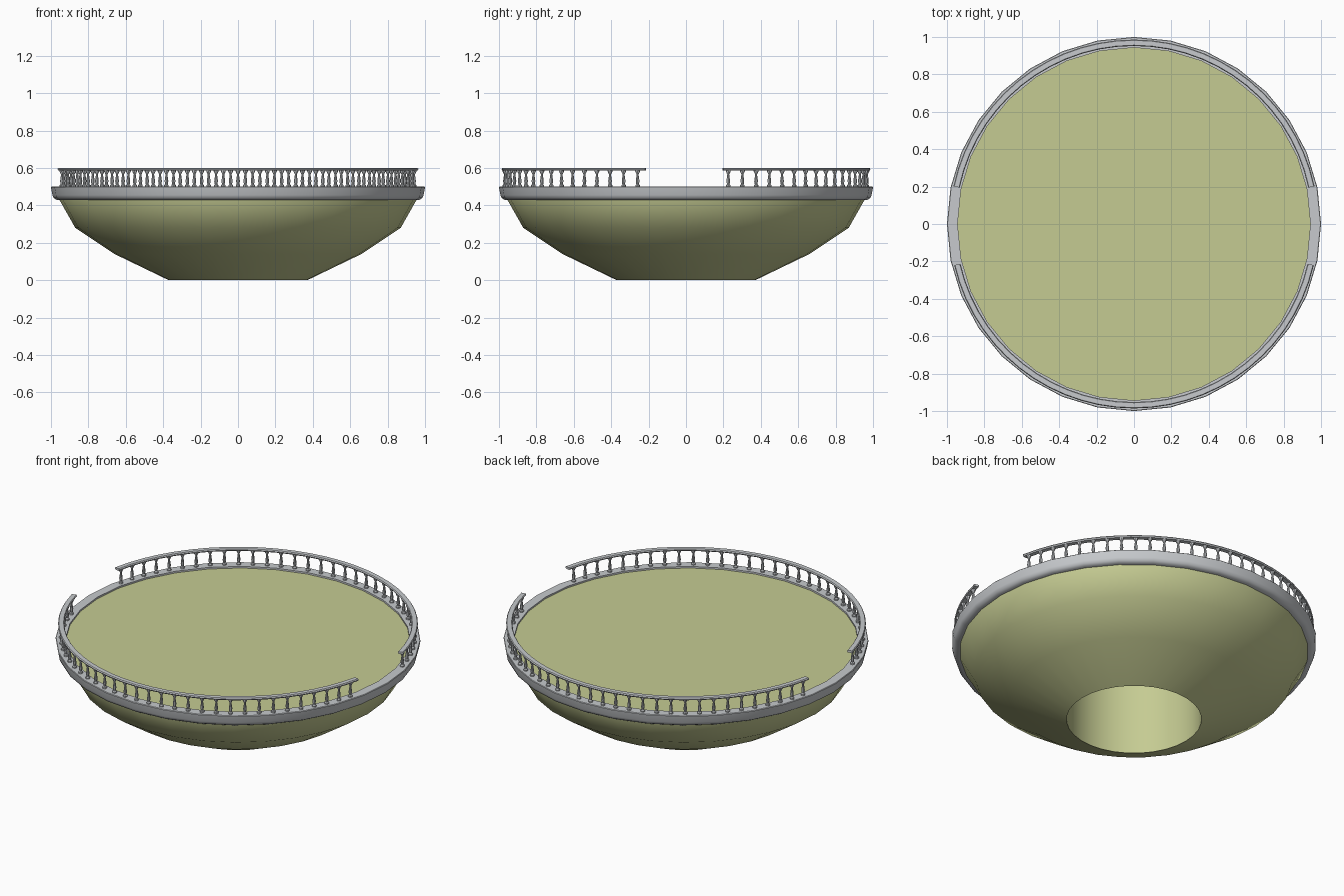
import bpy
import bmesh
from math import sin, cos, radians, tau

cube = bpy.data.objects.get("Cube")
if cube:
    bpy.data.objects.remove(cube, do_unlink=True)


def material(name, rgb):
    mat = bpy.data.materials.new(name)
    mat.use_nodes = True
    colour = (*rgb, 1)
    mat.diffuse_color = colour
    mat.node_tree.nodes["Principled BSDF"].inputs["Base Color"].default_value = colour
    return mat


OLIVE = material("pale olive", (0.56, 0.60, 0.29))
GREY = material("stone grey", (0.57, 0.59, 0.61))


def sweep(bm, profile, steps, start=0.0, end=tau, centre=(0, 0), closed=True):
    """Turn a radius/height profile about a vertical axis."""
    full = abs(end - start - tau) < 1e-6
    rings = []
    for i in range(steps if full else steps + 1):
        a = start + (end - start) * i / steps
        rings.append([bm.verts.new((centre[0] + r * cos(a), centre[1] + r * sin(a), z))
                      for r, z in profile])
    n = len(profile)
    for i in range(steps):
        here, after = rings[i], rings[(i + 1) % len(rings)]
        for j in range(n if closed else n - 1):
            k = (j + 1) % n
            bm.faces.new((here[j], after[j], after[k], here[k]))
    if not full:
        bm.faces.new(rings[0])
        bm.faces.new(rings[-1])


def finish(name, bm, mat):
    bmesh.ops.remove_doubles(bm, verts=bm.verts, dist=1e-5)
    bmesh.ops.recalc_face_normals(bm, faces=bm.faces)
    mesh = bpy.data.meshes.new(name)
    bm.to_mesh(mesh)
    bm.free()
    mesh.materials.append(mat)
    obj = bpy.data.objects.new(name, mesh)
    bpy.context.collection.objects.link(obj)
    bpy.ops.object.select_all(action='DESELECT')
    obj.select_set(True)
    bpy.context.view_layer.objects.active = obj
    bpy.ops.object.shade_smooth_by_angle(angle=radians(40))
    return obj


# Bowl with a flat floor on top and a recess underneath
bm = bmesh.new()
sweep(bm, [(0, 0.44), (0.37, 0.44), (0.37, 0), (0.66, 0.14), (0.87, 0.28),
           (0.955, 0.43), (0.955, 0.49), (0, 0.49)], 32, closed=False)
finish("bowl", bm, OLIVE)

# Moulded rim
bm = bmesh.new()
sweep(bm, [(0.943, 0.43), (0.97, 0.43), (0.986, 0.44), (0.992, 0.455),
           (1.0, 0.497), (0.997, 0.5), (0.943, 0.5)], 32)
finish("rim", bm, GREY)

# Balustrades, with openings on the left and right sides
BALUSTER = [(0, 0.498), (0.012, 0.498), (0.012, 0.508), (0.007, 0.513),
            (0.010, 0.53), (0.005, 0.565), (0.013, 0.582), (0.013, 0.59), (0, 0.59)]
RAIL = [(0.956, 0.587), (0.982, 0.587), (0.986, 0.594), (0.982, 0.6),
        (0.956, 0.6), (0.952, 0.594)]
for side, turn, rail_end, first, count in (("front", 180, 12.9, 15.5, 33),
                                           ("back", 0, 11.8, 13.5, 34)):
    bm = bmesh.new()
    sweep(bm, RAIL, 28, radians(turn + rail_end), radians(turn + 180 - rail_end))
    finish(side + "_handrail", bm, GREY)

    bm = bmesh.new()
    for i in range(count):
        a = radians(turn + first + (180 - 2 * first) * i / (count - 1))
        sweep(bm, BALUSTER, 8, centre=(0.968 * cos(a), 0.968 * sin(a)), closed=False)
    finish(side + "_balusters", bm, GREY)
